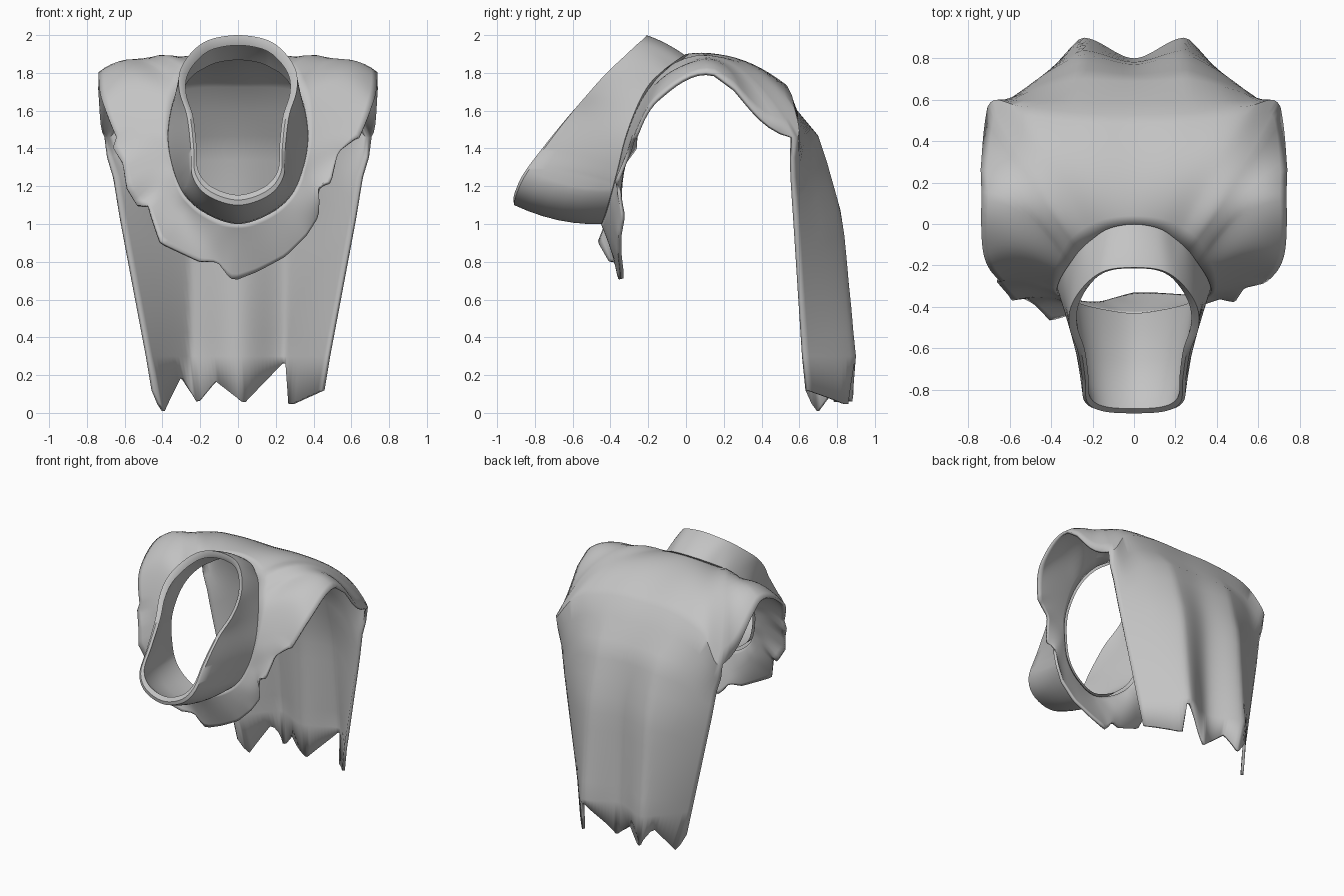
import bpy, bmesh
from mathutils import Vector as V

if "Cube" in bpy.data.objects:
    bpy.data.objects.remove(bpy.data.objects["Cube"])

SUB = 8  # samples between two stations

cloth = bpy.data.materials.new("grey cloth")
cloth.diffuse_color = (0.55, 0.55, 0.55, 1)
cloth.use_nodes = True
cloth.node_tree.nodes["Principled BSDF"].inputs["Base Color"].default_value = cloth.diffuse_color

# Half loops, from the middle of the back round to the middle of the chest
rim = [(0, -.21, 2.0), (.12, -.22, 1.985), (.20, -.26, 1.95), (.27, -.335, 1.88),
       (.31, -.42, 1.80), (.31, -.51, 1.70), (.27, -.62, 1.57), (.25, -.75, 1.40),
       (.24, -.855, 1.25), (.16, -.90, 1.15), (0, -.91, 1.10)]
neck = [(0, 0, 1.89), (.12, -.02, 1.875), (.20, -.07, 1.84), (.26, -.12, 1.80),
        (.31, -.19, 1.73), (.35, -.25, 1.62), (.37, -.31, 1.46), (.345, -.35, 1.30),
        (.28, -.39, 1.15), (.16, -.42, 1.05), (0, -.44, 1.0)]
shoulder = [(0, .25, 1.87), (.20, .26, 1.87), (.38, .27, 1.855), (.50, .22, 1.85),
            (.53, .07, 1.86), (.55, -.13, 1.75), (.50, -.28, 1.48), (.42, -.34, 1.27),
            (.36, -.37, 1.08), (.20, -.385, .93), (0, -.39, .87)]
edge = [(0, .52, 1.73), (.27, .53, 1.72), (.54, .56, 1.64), (.70, .56, 1.46),
        (.73, .15, 1.79), (.72, -.15, 1.66), (.63, -.28, 1.43), (.50, -.36, 1.2),
        (.42, -.36, 1.0), (.25, -.35, .82), (0, -.34, .71)]
# Sagging arm opening behind the shoulder
sag = [(.70, .56, 1.46), (.715, .47, 1.49), (.725, .375, 1.57), (.735, .26, 1.71),
       (.73, .15, 1.79)]
# Ragged chest hem, outer end to middle
tear_right = [(.62, -.28, 1.45), (.53, -.30, 1.38), (.49, -.37, 1.22), (.43, -.36, 1.20),
              (.42, -.33, 1.04), (.36, -.35, .94), (.25, -.35, .83), (.10, -.34, .75),
              (0, -.34, .71)]
tear_left = [(-.66, -.27, 1.40), (-.61, -.33, 1.32), (-.59, -.36, 1.19), (-.53, -.35, 1.09),
             (-.48, -.38, 1.10), (-.41, -.46, .90), (-.20, -.40, .80), (-.11, -.37, .80),
             (-.04, -.35, .71), (0, -.34, .71)]


def closed_loop(right):
    """Mirror a half loop and sample a smooth closed curve."""
    pts = [V(p) for p in right] + [V((-x, y, z)) for x, y, z in right[-2:0:-1]]
    n, out = len(pts), []
    for i in range(n):
        a, b, c, d = (pts[(i + k) % n] for k in (-1, 0, 1, 2))
        for j in range(SUB):
            t = j / SUB
            out.append(.5 * (2 * b + (c - a) * t + (2 * a - 5 * b + 4 * c - d) * t * t
                             + (3 * b - a - 3 * c + d) * t ** 3))
    return out


def lerp_table(table, x):
    for a, b in zip(table, table[1:]):
        if x <= b[0]:
            f = max(0, (x - a[0]) / (b[0] - a[0]))
            return [p + (q - p) * f for p, q in zip(a[1:], b[1:])]
    return list(table[-1][1:])


def polyline(pts, n):
    """n + 1 evenly spaced points along straight segments."""
    pts = [V(p) for p in pts]
    table, d = [(0, *pts[0])], 0
    for a, b in zip(pts, pts[1:]):
        d += (b - a).length
        table.append((d, *b))
    return [V(lerp_table(table, d * i / n)) for i in range(n + 1)]


def through(a, b, c, t):
    """Smooth path through three loops."""
    return [p * (2 * (t - .5) * (t - 1)) + q * (4 * t * (1 - t)) + r * (2 * t * (t - .5))
            for p, q, r in zip(a, b, c)]


def scaled(loop, f, centre, shift=0):
    """Scale a loop about a centre; f holds the x, y, z factors."""
    c = V(centre)
    return [c + V([k * s for k, s in zip(p - c, f)]) + V((0, shift, 0)) for p in loop]


def bridge(bm, a, b, closed=True):
    n = len(a)
    for i in range(n if closed else n - 1):
        j = (i + 1) % n
        bm.faces.new((a[i], a[j], b[j], b[i]))


def finish(bm, name, thickness=0):
    bmesh.ops.recalc_face_normals(bm, faces=bm.faces)
    me = bpy.data.meshes.new(name)
    bm.to_mesh(me)
    bm.free()
    me.materials.append(cloth)
    ob = bpy.data.objects.new(name, me)
    bpy.context.collection.objects.link(ob)
    if thickness:
        m = ob.modifiers.new("cloth thickness", 'SOLIDIFY')
        m.thickness, m.offset = thickness, 0
    bpy.ops.object.select_all(action='DESELECT')
    ob.select_set(True)
    bpy.context.view_layer.objects.active = ob
    bpy.ops.object.shade_smooth_by_angle(angle=.8)


R, N, S, H = (closed_loop(p) for p in (rim, neck, shoulder, edge))
H[3 * SUB:4 * SUB + 1] = polyline(sag, SUB)
H[16 * SUB:17 * SUB + 1] = [V((-p.x, p.y, p.z)) for p in polyline(sag, SUB)[::-1]]
H[6 * SUB:10 * SUB + 1] = polyline(tear_right, 4 * SUB)
H[10 * SUB:14 * SUB + 1] = polyline(tear_left, 4 * SUB)[::-1]

# Collar: outer wall, rolled lip, thin lining
middle = [p.lerp(q, .5) + V((0, 0, -.03 if p.z < 1.2 else .01)) for p, q in zip(N, R)]
RC, NC = (0, -.56, 1.55), (0, -.25, 1.45)
rings = [through(N, middle, R, k / 6) for k in range(7)]
rings += [scaled(R, (.94, 1, .94), RC, -.004), scaled(R, (.88, .98, .88), RC, .012)]
rings += [scaled(through(N, middle, R, t), (.93, .96, .95), c)
          for t, c in ((.8, (0, -.5, 1.53)), (.5, (0, -.42, 1.5)), (.2, (0, -.3, 1.47)))]
rings += [scaled(N, (.93, .95, .95), NC)]
bm = bmesh.new()
vs = [[bm.verts.new(p) for p in ring] for ring in rings]
for a, b in zip(vs, vs[1:]):
    bridge(bm, a, b)
finish(bm, "collar")

# Mantle: neck to shoulders to ragged hem
bm = bmesh.new()
vs = [[bm.verts.new(p) for p in through(N, S, H, k / 12)] for k in range(13)]
for a, b in zip(vs, vs[1:]):
    bridge(bm, a, b)

# Back panel: continues from the mantle's rear edge, with two long folds
span = 3 * SUB
top = [vs[-1][i % len(H)] for i in range(-span, span + 1)]
# height: half width, y at edge, y at fold, y at centre
rows = [(0, .43, .65, .87, .79), (.3, .48, .62, .89, .79), (1.03, .62, .575, .82, .77),
        (1.42, .685, .55, .71, .70), (1.6, .70, .55, .63, .63)]
teeth = [(-.43, .12), (-.40, .0), (-.28, .20), (-.21, .05), (-.11, .17), (.03, .05),
         (.23, .28), (.27, .04), (.43, .12)]
prev = top
STEPS = 12
for r in range(1, STEPS + 1):
    row = []
    for i, v in enumerate(top):
        s = i / span - 1
        if r == STEPS:
            z = lerp_table(teeth, s * .43)[0]
        else:
            z = v.co.z + (.3 - v.co.z) * r / (STEPS - 1)
        w, side, fold, centre = lerp_table(rows, z)
        u, peak = abs(s), .25 / w
        if u < peak:
            f = u / peak
            y = centre + (fold - centre) * f * f * (3 - 2 * f)
        else:
            y = fold + (side - fold) * ((u - peak) / (1 - peak)) ** 1.15
        k = min(1, r / 2)  # ease out of the mantle edge
        row.append(bm.verts.new((v.co.x + (s * w - v.co.x) * k,
                                 v.co.y + (y - v.co.y) * k, z)))
    bridge(bm, prev, row, closed=False)
    prev = row
finish(bm, "cape", .02)
